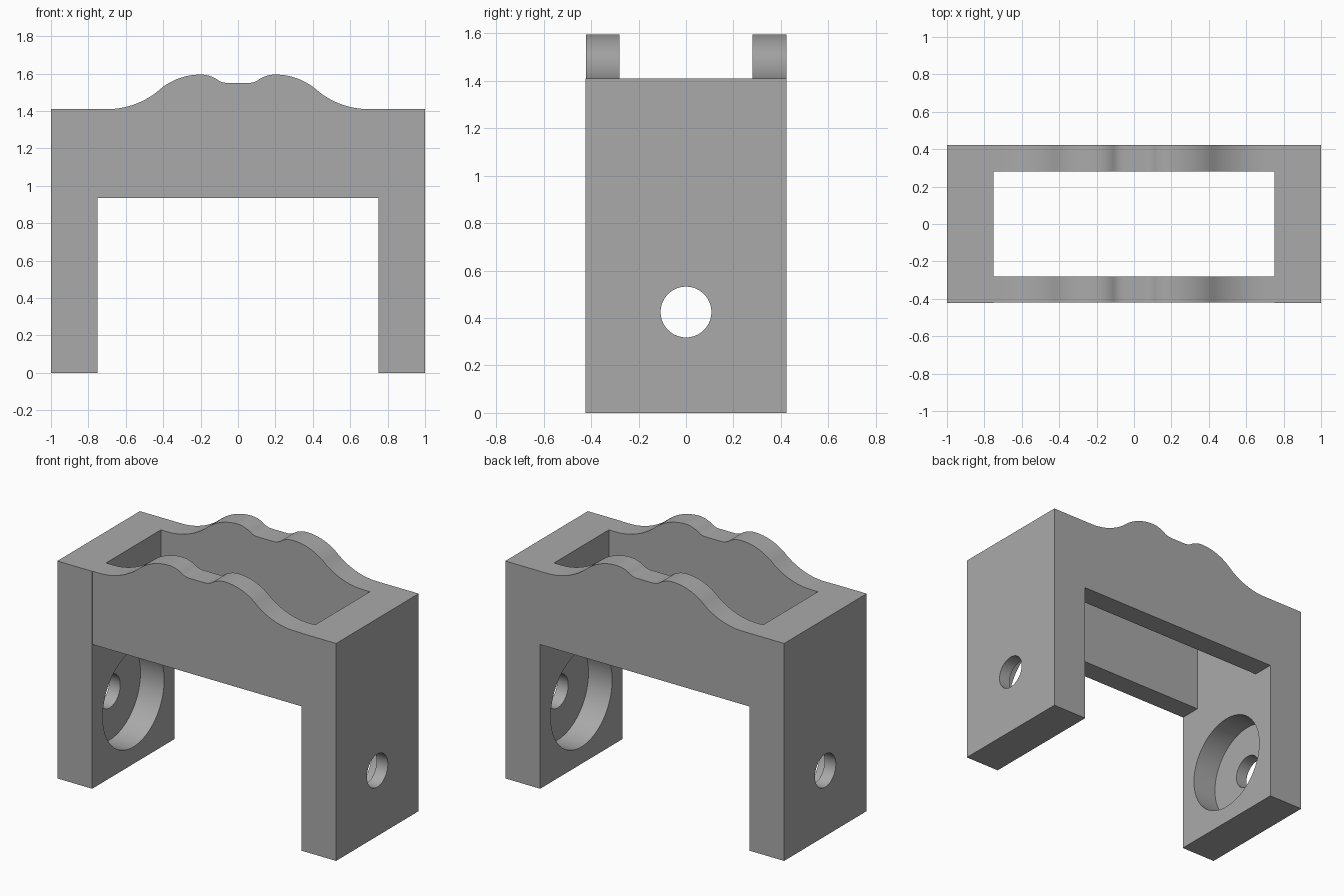
import bpy
import bmesh
import math
from mathutils import Matrix, Vector

default = bpy.data.objects.get("Cube")
if default:
    bpy.data.objects.remove(default, do_unlink=True)

OUTER, INNER = 1.0, 0.75        # leg faces along x
DEPTH, RAIL_IN = 0.423, 0.281   # outer and inner rail faces along y
TOP, UNDER = 1.41, 0.935        # leg top, rail underside
HOLE_Z = 0.425

grey = bpy.data.materials.new("plain_grey")
grey.use_nodes = True
colour = (0.4, 0.4, 0.4, 1)
grey.diffuse_color = colour
grey.node_tree.nodes["Principled BSDF"].inputs["Base Color"].default_value = colour


def make_object(name, bm):
    bmesh.ops.recalc_face_normals(bm, faces=bm.faces)
    mesh = bpy.data.meshes.new(name)
    bm.to_mesh(mesh)
    bm.free()
    mesh.materials.append(grey)
    obj = bpy.data.objects.new(name, mesh)
    bpy.context.collection.objects.link(obj)
    return obj


def select_only(obj):
    bpy.ops.object.select_all(action="DESELECT")
    obj.select_set(True)
    bpy.context.view_layer.objects.active = obj


def smooth(obj):
    select_only(obj)
    bpy.ops.object.shade_smooth_by_angle(angle=math.radians(30))


def bore(obj, radius, x_from, x_to):
    """Cut a round bore along x."""
    bm = bmesh.new()
    place = Matrix.Translation(((x_from + x_to) / 2, 0, HOLE_Z)) @ Matrix.Rotation(math.pi / 2, 4, "Y")
    bmesh.ops.create_cone(bm, cap_ends=True, segments=64, radius1=radius, radius2=radius,
                          depth=abs(x_to - x_from), matrix=place)
    cutter = make_object("bore_cutter", bm)
    cutter.hide_render = True
    mod = obj.modifiers.new("bore", "BOOLEAN")
    mod.operation, mod.solver, mod.object = "DIFFERENCE", "EXACT", cutter
    select_only(obj)
    bpy.ops.object.modifier_apply(modifier=mod.name)
    bpy.data.objects.remove(cutter, do_unlink=True)


def arc(flat, end, steps=12):
    """Circular arc that is level at `flat` and passes through `end`."""
    dx, dz = end[0] - flat[0], end[1] - flat[1]
    r = (dx * dx + dz * dz) / (2 * abs(dz))
    sweep = math.asin(abs(dx) / r)
    pts = []
    for i in range(steps + 1):
        a = sweep * i / steps
        pts.append((flat[0] + math.copysign(r * math.sin(a), dx),
                    flat[1] + math.copysign(r * (1 - math.cos(a)), dz)))
    return pts


# Legs: tall plates with a counterbored through hole
for side, name in ((1, "left_leg"), (-1, "right_leg")):
    bm = bmesh.new()
    size = Matrix.Diagonal((OUTER - INNER, 2 * DEPTH, TOP, 1))
    place = Matrix.Translation((side * (OUTER + INNER) / 2, 0, TOP / 2))
    bmesh.ops.create_cube(bm, size=1, matrix=place @ size)
    leg = make_object(name, bm)
    bore(leg, 0.315, side * (INNER - 0.1), side * (INNER + 0.17))
    bore(leg, 0.107, side * (INNER + 0.1), side * (OUTER + 0.1))
    smooth(leg)

# Half of the wavy rail top, from the outside to the middle
outer_bend, inner_bend = (-0.43, 1.505), (-0.115, 1.571)
peak = (-0.2, 1.595)
half = [(-INNER, UNDER), (-INNER, TOP)]
half += arc((-0.7, TOP), outer_bend)
half += arc(peak, outer_bend)[-2::-1]
half += arc(peak, inner_bend, 8)[1:]
half += arc((-0.055, 1.55), inner_bend, 8)[-2::-1]
profile = half + [(-x, z) for x, z in reversed(half)]

# Rails: the profile extruded in depth at the front and the back
for y, thickness, name in ((-DEPTH + 0.002, DEPTH - 0.002 - RAIL_IN, "front_rail"),
                           (RAIL_IN, DEPTH - RAIL_IN, "back_rail")):
    bm = bmesh.new()
    face = bm.faces.new([bm.verts.new((x, y, z)) for x, z in profile])
    grown = bmesh.ops.extrude_face_region(bm, geom=[face])["geom"]
    bmesh.ops.translate(bm, vec=Vector((0, thickness, 0)),
                        verts=[v for v in grown if isinstance(v, bmesh.types.BMVert)])
    smooth(make_object(name, bm))
